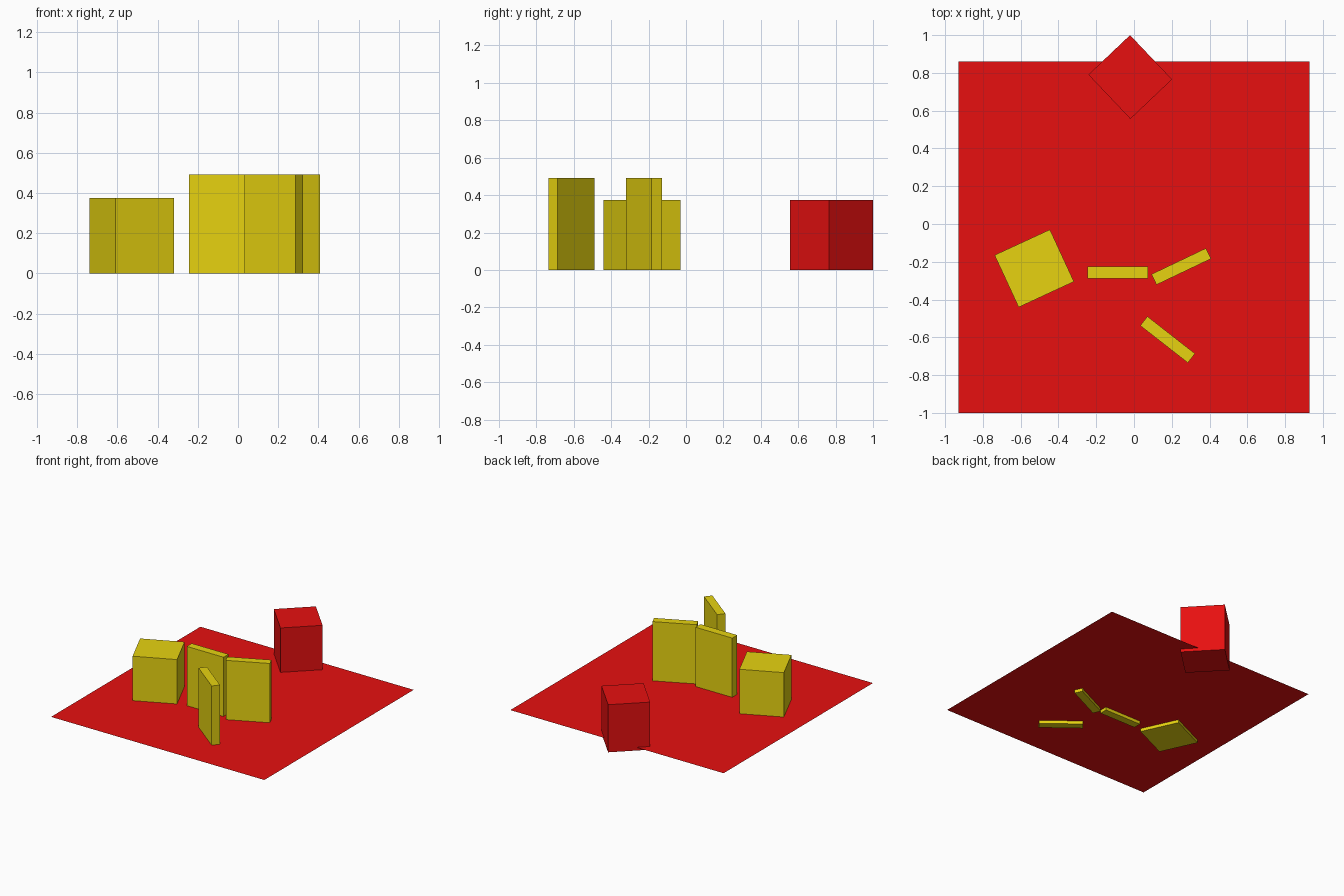
import bpy, bmesh, math
from mathutils import Matrix

if "Cube" in bpy.data.objects:
    bpy.data.objects.remove(bpy.data.objects["Cube"])


def material(name, rgb):
    m = bpy.data.materials.new(name)
    m.diffuse_color = (*rgb, 1.0)
    m.use_nodes = True
    m.node_tree.nodes["Principled BSDF"].inputs["Base Color"].default_value = m.diffuse_color
    return m


red = material("red", (0.8, 0.005, 0.005))
yellow = material("yellow", (0.8, 0.65, 0.005))


def add_object(name, bm, mat):
    mesh = bpy.data.meshes.new(name)
    bm.to_mesh(mesh)
    bm.free()
    mesh.materials.append(mat)
    bpy.context.collection.objects.link(bpy.data.objects.new(name, mesh))


def add_block(name, centre, size, angle, mat):
    """Box standing on z = 0, turned about the vertical axis."""
    bm = bmesh.new()
    bmesh.ops.create_cube(bm, size=1, matrix=(
        Matrix.Translation((*centre, size[2] / 2))
        @ Matrix.Rotation(math.radians(angle), 4, 'Z')
        @ Matrix.Diagonal((*size, 1))))
    add_object(name, bm, mat)


# Flat floor sheet, slightly above the undersides of the blocks
bm = bmesh.new()
bmesh.ops.create_grid(bm, x_segments=1, y_segments=1, size=0.93,
                      matrix=Matrix.Translation((0, -0.07, 0.025)))
add_object("floor_sheet", bm, red)

# Square blocks
crate = (0.323, 0.304, 0.375)
add_block("red_crate", (-0.02, 0.778), crate, -46.5, red)
add_block("yellow_crate", (-0.528, -0.235), crate, 24.8, yellow)

# Thin upright panels
panel = (0.32, 0.062, 0.492)
for name, centre, angle in (("left_panel", (-0.085, -0.257), 0),
                            ("right_panel", (0.25, -0.225), 25.5),
                            ("front_panel", (0.178, -0.612), -38)):
    add_block(name, centre, panel, angle, yellow)
